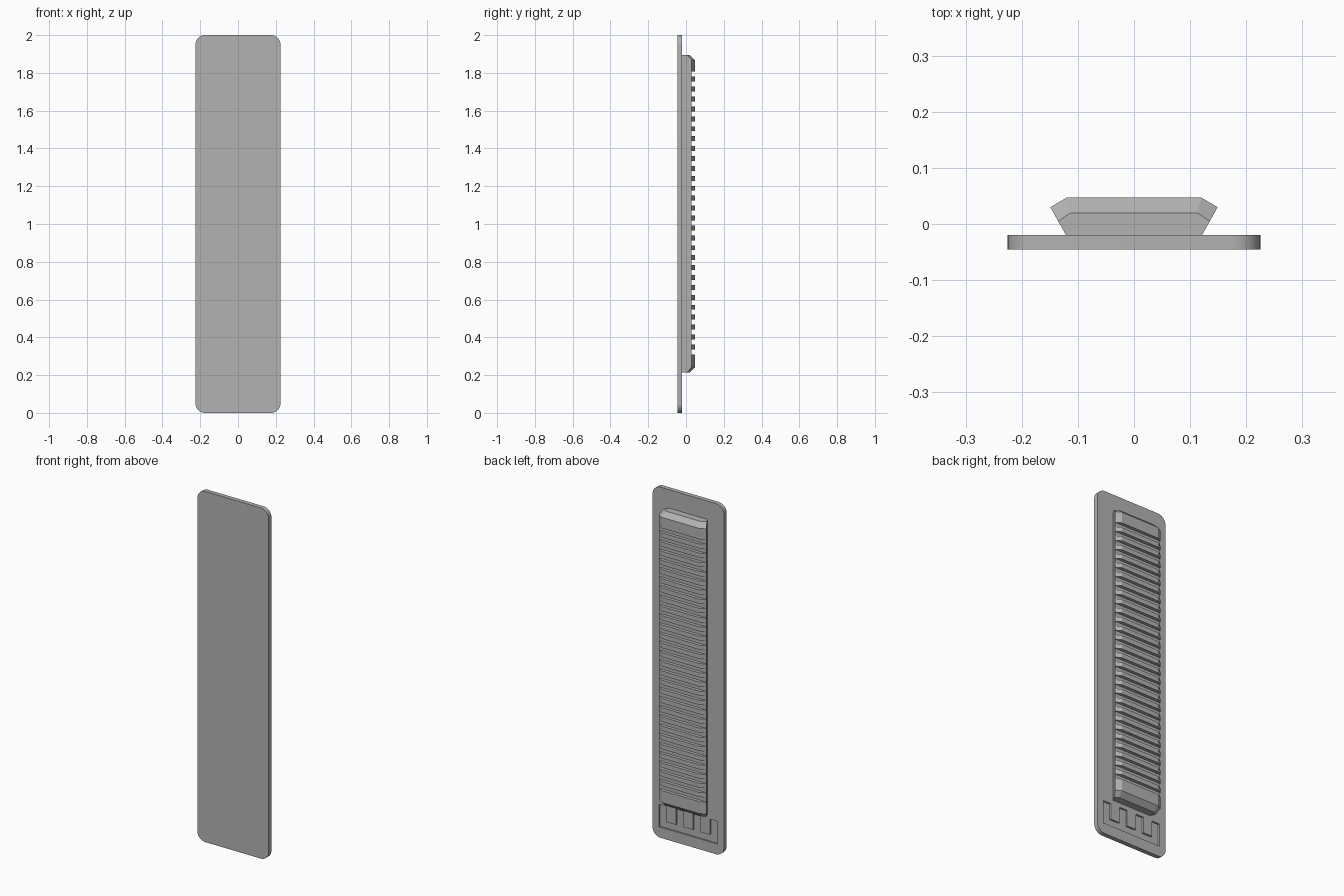
import bpy, bmesh
from mathutils import Matrix, Vector

cube = bpy.data.objects.get("Cube")
if cube:
    bpy.data.objects.remove(cube, do_unlink=True)

GREY = (0.45, 0.45, 0.45, 1.0)
grey = bpy.data.materials.new("plain grey")
grey.use_nodes = True
grey.diffuse_color = GREY
grey.node_tree.nodes["Principled BSDF"].inputs["Base Color"].default_value = GREY


def finish(bm, name):
    bmesh.ops.recalc_face_normals(bm, faces=bm.faces)
    mesh = bpy.data.meshes.new(name)
    bm.to_mesh(mesh)
    bm.free()
    mesh.materials.append(grey)
    obj = bpy.data.objects.new(name, mesh)
    bpy.context.collection.objects.link(obj)
    return obj


def add_box(bm, x, y, z):
    """Box from (low, high) pairs on each axis."""
    size = Vector([hi - lo for lo, hi in (x, y, z)])
    mid = Vector([(hi + lo) / 2 for lo, hi in (x, y, z)])
    bmesh.ops.create_cube(bm, size=1, matrix=Matrix.LocRotScale(mid, None, size))


def cut(obj, cutter):
    cutter.hide_render = True
    mod = obj.modifiers.new("cut", "BOOLEAN")
    mod.operation = "DIFFERENCE"
    mod.solver = "EXACT"
    mod.object = cutter
    bpy.context.view_layer.objects.active = obj
    bpy.ops.object.modifier_apply(modifier=mod.name)
    bpy.data.objects.remove(cutter, do_unlink=True)


# Flat plate with rounded corners
bm = bmesh.new()
add_box(bm, (-0.225, 0.225), (-0.045, -0.02), (0, 2))
corners = [e for e in bm.edges
           if abs(e.verts[0].co.y - e.verts[1].co.y) > 0.01]
bmesh.ops.bevel(bm, geom=corners, offset=0.05, segments=10, profile=0.5,
                affect="EDGES")
plate = finish(bm, "plate")

# Shallow comb-shaped recess near the bottom of the back
bm = bmesh.new()
FLOOR, DEPTH = -0.03, 0.03
profile = [(-0.185, 0.06), (0.185, 0.06)]
for i in range(4):
    right = 0.185 - i * 0.107
    profile += [(right, 0.19), (right - 0.049, 0.19)]
    if i < 3:
        profile += [(right - 0.049, 0.1), (right - 0.107, 0.1)]
face = bm.faces.new([bm.verts.new((x, FLOOR, z)) for x, z in profile])
top = bmesh.ops.extrude_face_region(bm, geom=[face], use_keep_orig=True)["geom"]
bmesh.ops.translate(bm, vec=(0, DEPTH, 0),
                    verts=[v for v in top if isinstance(v, bmesh.types.BMVert)])
cut(plate, finish(bm, "recess_cutter"))

bpy.ops.object.select_all(action="DESELECT")
plate.select_set(True)
bpy.ops.object.shade_smooth_by_angle(angle=0.5)

# Dovetail rail, lofted through four sections with chamfered ends
full = [(0.12, -0.022), (0.149, 0.03), (0.12, 0.047)]
small = [(0.12, -0.022), (0.135, 0.005), (0.113, 0.02)]
LOW, HIGH, CHAMFER = 0.215, 1.895, 0.027
bm = bmesh.new()
rings = []
for half, z in ((small, LOW), (full, LOW + CHAMFER),
                (full, HIGH - CHAMFER), (small, HIGH)):
    outline = half + [(-x, y) for x, y in reversed(half)]
    rings.append([bm.verts.new((x, y, z)) for x, y in outline])
for a, b in zip(rings, rings[1:]):
    for i in range(len(a)):
        j = (i + 1) % len(a)
        bm.faces.new((a[i], a[j], b[j], b[i]))
bm.faces.new(rings[0])
bm.faces.new(rings[-1])
rail = finish(bm, "ribbed_rail")

# Evenly spaced grooves leave the ribs
bm = bmesh.new()
COUNT, PITCH, FIRST = 29, 0.0525, 0.323
for i in range(COUNT):
    z = FIRST + i * PITCH
    add_box(bm, (-0.2, 0.2), (0.029, 0.1), (z - 0.0131, z + 0.0131))
cut(rail, finish(bm, "groove_cutter"))
